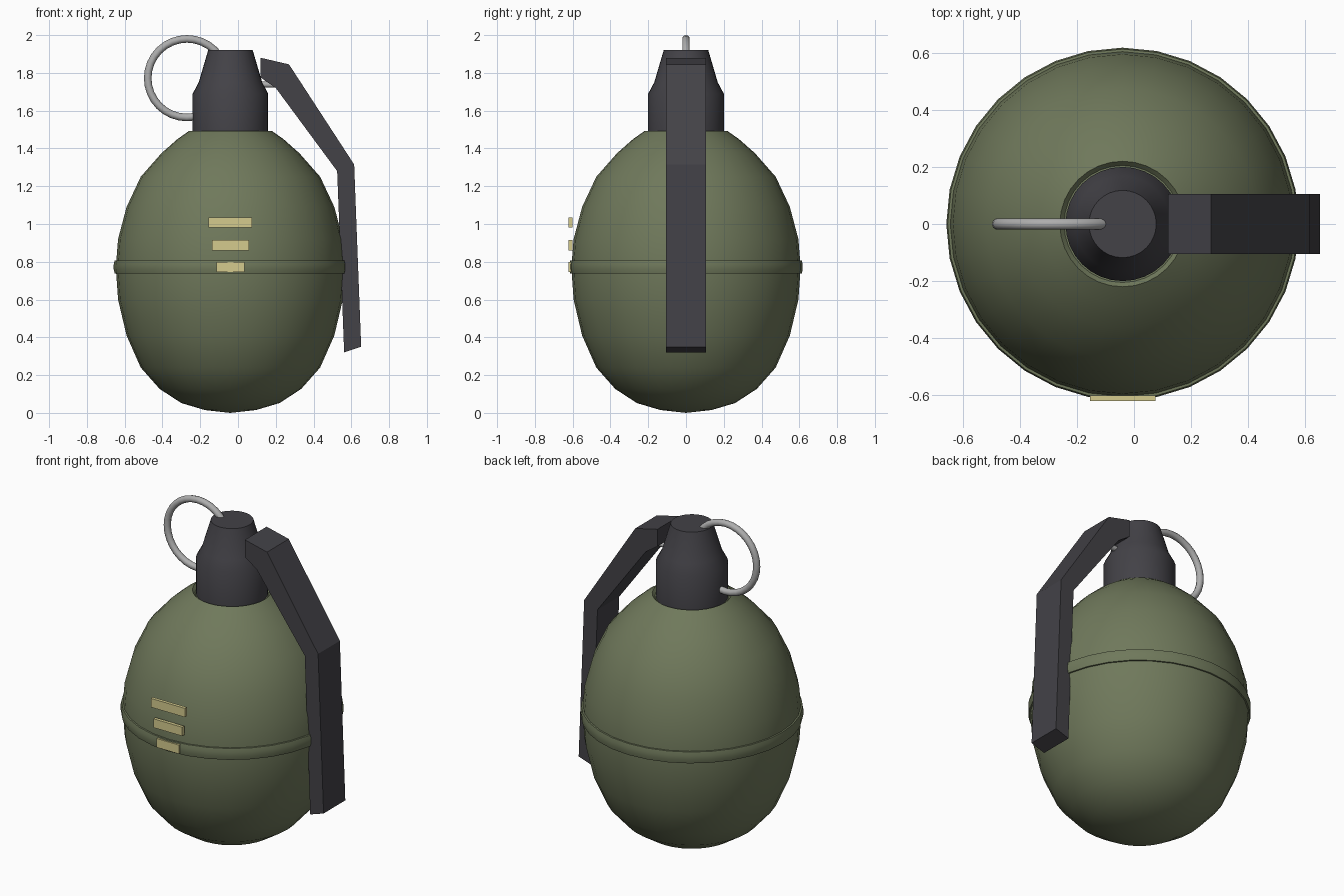
import bpy
import bmesh
import math

if "Cube" in bpy.data.objects:
    bpy.data.objects.remove(bpy.data.objects["Cube"], do_unlink=True)

CX = -0.04  # axis of the body


def material(name, color):
    m = bpy.data.materials.new(name)
    m.use_nodes = True
    m.diffuse_color = (*color, 1)
    m.node_tree.nodes["Principled BSDF"].inputs["Base Color"].default_value = (*color, 1)
    return m


OLIVE = material("olive green", (0.16, 0.19, 0.105))
DARK = material("dark grey", (0.056, 0.054, 0.063))
STEEL = material("steel grey", (0.42, 0.42, 0.42))
YELLOW = material("pale yellow", (0.66, 0.60, 0.27))


def finish(obj, name, mat, angle=None):
    obj.name = name
    obj.data.name = name
    obj.data.materials.append(mat)
    if angle:
        bpy.ops.object.select_all(action="DESELECT")
        obj.select_set(True)
        bpy.context.view_layer.objects.active = obj
        bpy.ops.object.shade_smooth_by_angle(angle=math.radians(angle))
    return obj


def from_bmesh(bm):
    bmesh.ops.recalc_face_normals(bm, faces=bm.faces)
    mesh = bpy.data.meshes.new("mesh")
    bm.to_mesh(mesh)
    bm.free()
    obj = bpy.data.objects.new("part", mesh)
    bpy.context.collection.objects.link(obj)
    return obj


def lathe(name, profile, mat, angle, segments=32):
    """Spin (radius, height) points around the body axis."""
    bm = bmesh.new()
    verts = [bm.verts.new((CX + r, 0, z)) for r, z in profile]
    edges = [bm.edges.new(pair) for pair in zip(verts, verts[1:])]
    bmesh.ops.spin(bm, geom=verts + edges, cent=(CX, 0, 0), axis=(0, 0, 1),
                   angle=math.tau, steps=segments, use_duplicate=False)
    bmesh.ops.remove_doubles(bm, verts=bm.verts, dist=0.0005)
    return finish(from_bmesh(bm), name, mat, angle)


# Egg-shaped body with a shallow recess around the neck
lathe("body", [(0, 0), (0.135, 0.015), (0.26, 0.052), (0.375, 0.127), (0.475, 0.24),
               (0.55, 0.41), (0.595, 0.6), (0.607, 0.77), (0.595, 0.92), (0.55, 1.09),
               (0.475, 1.25), (0.365, 1.375), (0.28, 1.45), (0.22, 1.492),
               (0.205, 1.475), (0, 1.475)], OLIVE, 35)

# Raised band around the middle
lathe("middle_band", [(0.58, 0.735), (0.613, 0.738), (0.618, 0.76), (0.618, 0.785),
                      (0.613, 0.807), (0.58, 0.81)], OLIVE, 60)

# Fuse neck
lathe("neck", [(0, 1.46), (0.2, 1.46), (0.2, 1.69), (0.168, 1.75), (0.118, 1.92),
               (0, 1.92)], DARK, 50)

# Safety lever: a side profile extruded across its width
outline = [(0.12, 1.88), (0.27, 1.845), (0.615, 1.315), (0.652, 0.35),
           (0.562, 0.32), (0.525, 1.28), (0.20, 1.72), (0.12, 1.775)]
bm = bmesh.new()
side = bm.faces.new([bm.verts.new((x, -0.105, z)) for x, z in outline])
wall = bmesh.ops.extrude_face_region(bm, geom=[side])
moved = [v for v in wall["geom"] if isinstance(v, bmesh.types.BMVert)]
bmesh.ops.translate(bm, verts=moved, vec=(0, 0.21, 0))
finish(from_bmesh(bm), "safety_lever", DARK)

# Pull ring, passing through the neck
bpy.ops.mesh.primitive_torus_add(location=(-0.27, 0, 1.772), rotation=(math.pi / 2, 0, 0),
                                 major_radius=0.208, minor_radius=0.02,
                                 major_segments=32, minor_segments=10)
finish(bpy.context.object, "pull_ring", STEEL, 60)

# Pin between neck and lever
bpy.ops.mesh.primitive_cylinder_add(vertices=12, radius=0.016, depth=0.3,
                                    location=(0.05, 0, 1.738), rotation=(0, math.pi / 2, 0))
finish(bpy.context.object, "pin", STEEL, 40)

# Three painted-style marker bars on the front
for i, (width, z) in enumerate([(0.23, 1.008), (0.195, 0.888), (0.15, 0.773)]):
    bpy.ops.mesh.primitive_cube_add(size=1, location=(CX, -0.611, z))
    bar = bpy.context.object
    bar.scale = (width, 0.02, 0.054)
    bpy.ops.object.transform_apply(location=False, rotation=False, scale=True)
    finish(bar, f"marker_bar_{i + 1}", YELLOW)
